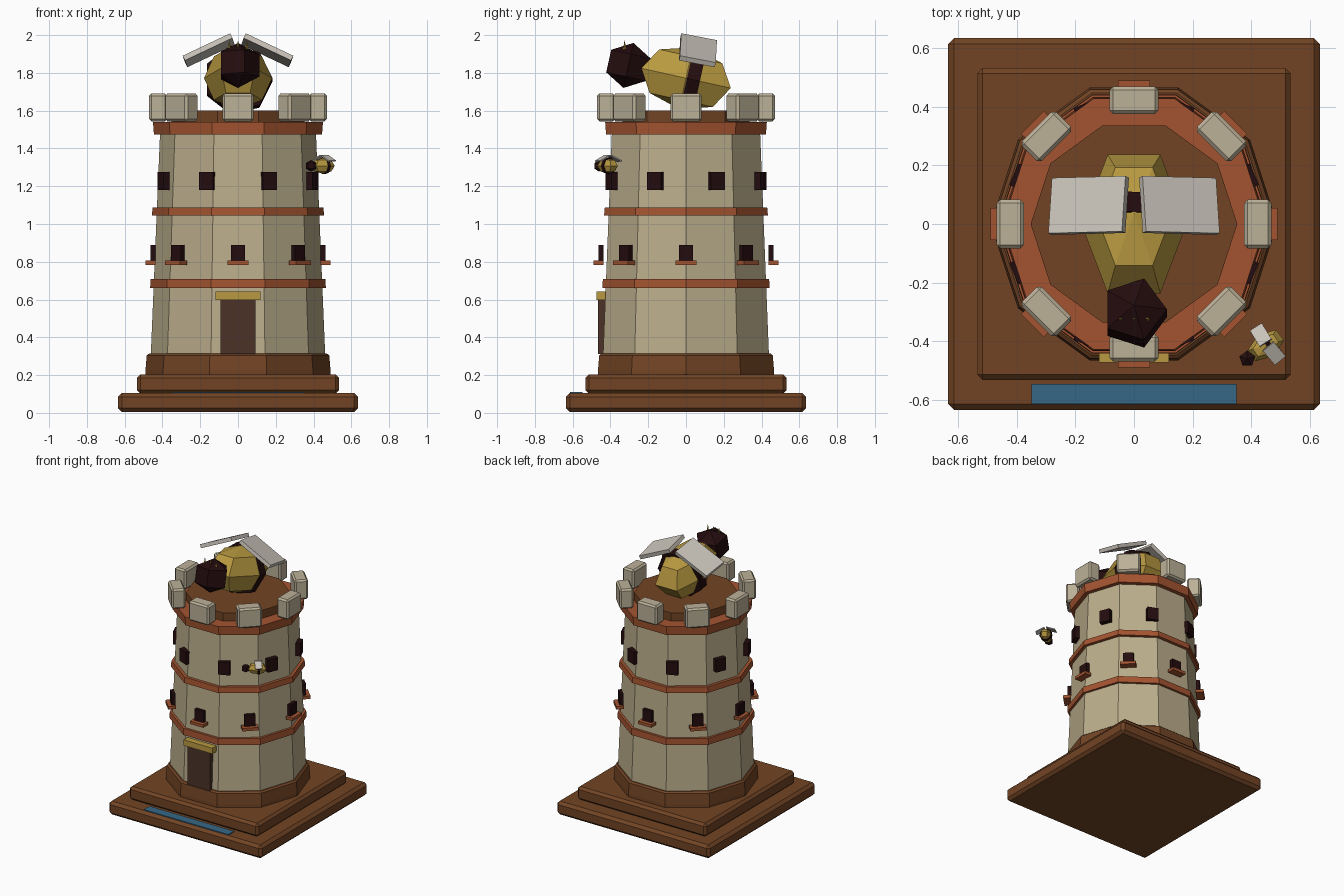
import bpy, bmesh
from math import pi, sin, cos, radians
from mathutils import Matrix, Vector

if "Cube" in bpy.data.objects:
    bpy.data.objects.remove(bpy.data.objects["Cube"])


def material(name, r, g, b):
    lin = [((c / 255 + 0.055) / 1.055) ** 2.4 if c > 10 else c / 255 / 12.92 for c in (r, g, b)]
    m = bpy.data.materials.new(name)
    m.diffuse_color = (*lin, 1)
    m.use_nodes = True
    m.node_tree.nodes["Principled BSDF"].inputs["Base Color"].default_value = m.diffuse_color
    return m


STONE = material("sandstone", 188, 174, 140)
MERLON = material("pale stone", 188, 177, 152)
BROWN = material("brown earth", 114, 68, 36)
TERRA = material("terracotta", 164, 84, 48)
DARK = material("dark maroon", 36, 12, 14)
DOOR = material("door wood", 76, 50, 40)
GOLD = material("gold", 184, 153, 64)
WING = material("wing grey", 202, 196, 186)
BLUE = material("blue plate", 54, 104, 134)


def finish(name, bm, mat, matrix):
    bmesh.ops.remove_doubles(bm, verts=bm.verts, dist=1e-5)
    bmesh.ops.transform(bm, matrix=matrix, verts=bm.verts)
    bmesh.ops.recalc_face_normals(bm, faces=bm.faces)
    mesh = bpy.data.meshes.new(name)
    bm.to_mesh(mesh)
    bm.free()
    mesh.materials.append(mat)
    ob = bpy.data.objects.new(name, mesh)
    bpy.context.collection.objects.link(ob)
    return ob


def lathe(name, profile, n, mat, matrix=Matrix(), scale=(1, 1, 1)):
    """Spin (radius, z) points with n flat sides, first corner on +x."""
    bm = bmesh.new()
    rings = [[bm.verts.new((r * cos(2 * pi * i / n) * scale[0],
                            r * sin(2 * pi * i / n) * scale[1], z * scale[2]))
              for i in range(n)] for r, z in profile]
    for a, b in zip(rings, rings[1:]):
        for i in range(n):
            j = (i + 1) % n
            bm.faces.new((a[i], a[j], b[j], b[i]))
    if profile[0][0] > 0:
        bm.faces.new(rings[0])
    if profile[-1][0] > 0:
        bm.faces.new(rings[-1])
    return finish(name, bm, mat, matrix)


def ball(name, segs, rings, scale, mat, matrix):
    prof = [(0 if k in (0, rings) else sin(pi * k / rings), -cos(pi * k / rings))
            for k in range(rings + 1)]
    return lathe(name, prof, segs, mat, matrix, scale)


def box(name, size, mat, matrix, bevel=0):
    bm = bmesh.new()
    bmesh.ops.create_cube(bm, size=1)
    bmesh.ops.scale(bm, vec=size, verts=bm.verts)
    if bevel:
        bmesh.ops.bevel(bm, geom=bm.edges[:], offset=bevel, segments=1, affect='EDGES')
    return finish(name, bm, mat, matrix)


def at(x, y, z):
    return Matrix.Translation((x, y, z))


def around(k, r, z, offset=0):
    """Placement number k of 8 round the tower, local -y facing outward."""
    return Matrix.Rotation(k * pi / 4 + offset, 4, 'Z') @ at(0, -r, z)


# stepped plinth and blank plate on its front step
box("lower_plinth", (1.27, 1.27, 0.1), BROWN, at(0, 0, 0.055), 0.02)
box("upper_plinth", (1.07, 1.065, 0.1), BROWN, at(0, 0, 0.153), 0.018)
box("front_plate", (0.7, 0.068, 0.009), BLUE, at(0, -0.581, 0.107))

# ten sided tower
lathe("tower_foot", [(0.49, 0.19), (0.49, 0.225), (0.483, 0.305), (0.47, 0.315)], 10, BROWN)
lathe("tower_body", [(0.462, 0.3), (0.412, 1.5)], 10, STONE)
lathe("lower_band", [(0.465, 0.66), (0.463, 0.708)], 10, TERRA)
lathe("middle_band", [(0.456, 1.045), (0.452, 1.088)], 10, TERRA)
lathe("top_band", [(0.445, 1.475), (0.45, 1.54)], 10, TERRA)
lathe("roof", [(0.353, 1.53), (0.353, 1.6)], 10, BROWN)

# door
box("door", (0.185, 0.06, 0.29), DOOR, at(0.0, -0.435, 0.457))
box("door_lintel", (0.238, 0.06, 0.043), GOLD, at(0, -0.443, 0.62))

# battlements, windows and sills
for k in range(8):
    box("merlon", (0.166, 0.095, 0.147), MERLON, around(k, 0.423, 1.617), 0.012)
    box("lower_window", (0.075, 0.025, 0.09), DARK, around(k, 0.45, 0.845))
    box("window_sill", (0.11, 0.055, 0.022), TERRA, around(k, 0.463, 0.795))
    box("upper_window", (0.08, 0.035, 0.095), DARK, around(k, 0.427, 1.227, pi / 8))


def bee(prefix, M, crown):
    ball(prefix + "_body", 6, 4, (0.18, 0.28, 0.167), GOLD, M)
    ball(prefix + "_head", 5, 3, (0.13, 0.13, 0.122), DARK, M @ at(0, -0.312, 0))
    # seven sided stripe disc, axis along the body
    lathe(prefix + "_stripe", [(0.183, -0.035), (0.183, 0.035)], 7, DARK,
          M @ at(0, 0.04, 0) @ Matrix.Rotation(pi / 2, 4, 'X'))
    for s in (-1, 1):
        box(prefix + "_wing", (0.278, 0.193, 0.028), WING,
            M @ at(s * 0.155, 0.03, 0.158) @ Matrix.Rotation(s * radians(25), 4, 'Y')
            @ Matrix.Rotation(s * radians(4), 4, 'Z'))
    if crown:
        for x in (-0.046, 0, 0.046):
            lathe("crown_spike", [(0.013, -0.03), (0, 0.045)], 4, GOLD,
                  at(x, -0.325, 1.93))


# large bee on the roof, small bee flying by the wall
bee("roof_bee", at(0, 0, 1.772) @ Matrix.Rotation(radians(-12.5), 4, 'X'), True)
bee("small_bee", at(0.45, -0.415, 1.308) @ Matrix.Rotation(radians(-54), 4, 'Z')
    @ Matrix.Scale(0.25, 4), False)
